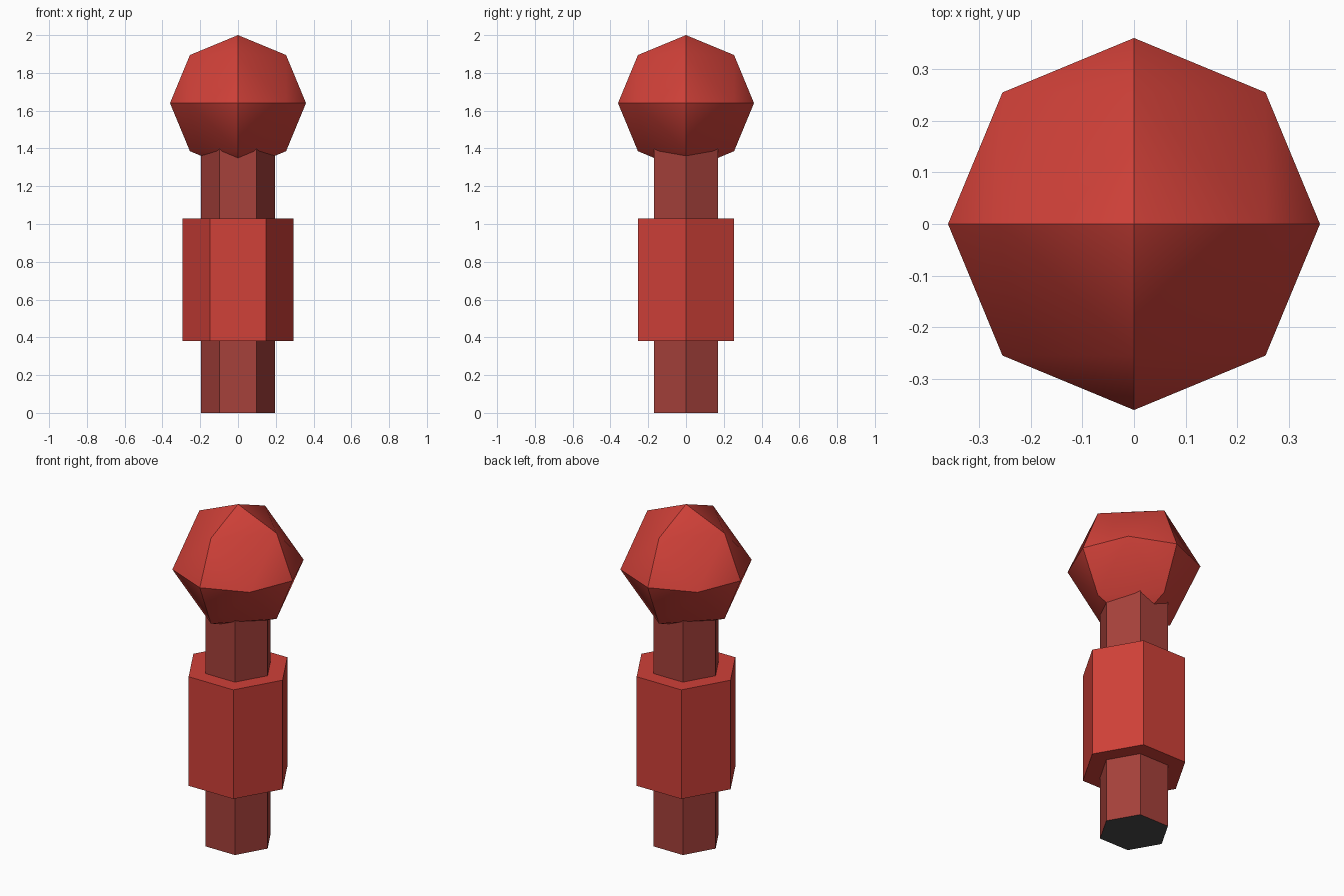
import bpy, bmesh, math
from mathutils import Vector

cube = bpy.data.objects.get("Cube")
if cube:
    bpy.data.objects.remove(cube, do_unlink=True)


def make_material(name, rgb):
    mat = bpy.data.materials.new(name)
    mat.use_nodes = True
    color = (*rgb, 1.0)
    mat.diffuse_color = color
    mat.node_tree.nodes["Principled BSDF"].inputs["Base Color"].default_value = color
    return mat


bright_red = make_material("bright red", (0.63, 0.052, 0.04))
dull_red = make_material("dull red", (0.38, 0.052, 0.043))
dark_grey = make_material("dark grey", (0.07, 0.07, 0.07))


def hex_prism(name, radius, bottom, top, mat):
    """Six-sided bar with corners on the x axis."""
    bpy.ops.mesh.primitive_cylinder_add(
        vertices=6, radius=radius, depth=top - bottom,
        location=(0, 0, (bottom + top) / 2), rotation=(0, 0, math.pi / 2))
    obj = bpy.context.object
    bpy.ops.object.transform_apply(location=False, rotation=True, scale=False)
    obj.name = obj.data.name = name
    obj.data.materials.append(mat)
    return obj


# Shaft with a dark end cap underneath
shaft = hex_prism("shaft", 0.195, 0.0, 1.5, dull_red)
shaft.data.materials.append(dark_grey)
for face in shaft.data.polygons:
    face.material_index = 1 if face.normal.z < -0.9 else 0

# Thick sleeve around the shaft
hex_prism("sleeve", 0.294, 0.38, 1.03, bright_red)

# Knob: an octahedron divided once and rounded onto a sphere
bm = bmesh.new()
steps = (-1, 0, 1)
for x in steps:
    for y in steps:
        for z in steps:
            if abs(x) + abs(y) + abs(z) in (1, 2):
                bm.verts.new(Vector((x, y, z)).normalized() * 0.36)
bmesh.ops.convex_hull(bm, input=bm.verts[:])
bmesh.ops.recalc_face_normals(bm, faces=bm.faces[:])
mesh = bpy.data.meshes.new("knob")
bm.to_mesh(mesh)
bm.free()
mesh.materials.append(bright_red)
knob = bpy.data.objects.new("knob", mesh)
knob.location.z = 1.64
bpy.context.collection.objects.link(knob)

# Soft shading inside each eighth of the knob, crisp lines between them
bpy.ops.object.select_all(action="DESELECT")
knob.select_set(True)
bpy.context.view_layer.objects.active = knob
bpy.ops.object.shade_smooth_by_angle(angle=math.radians(30))
